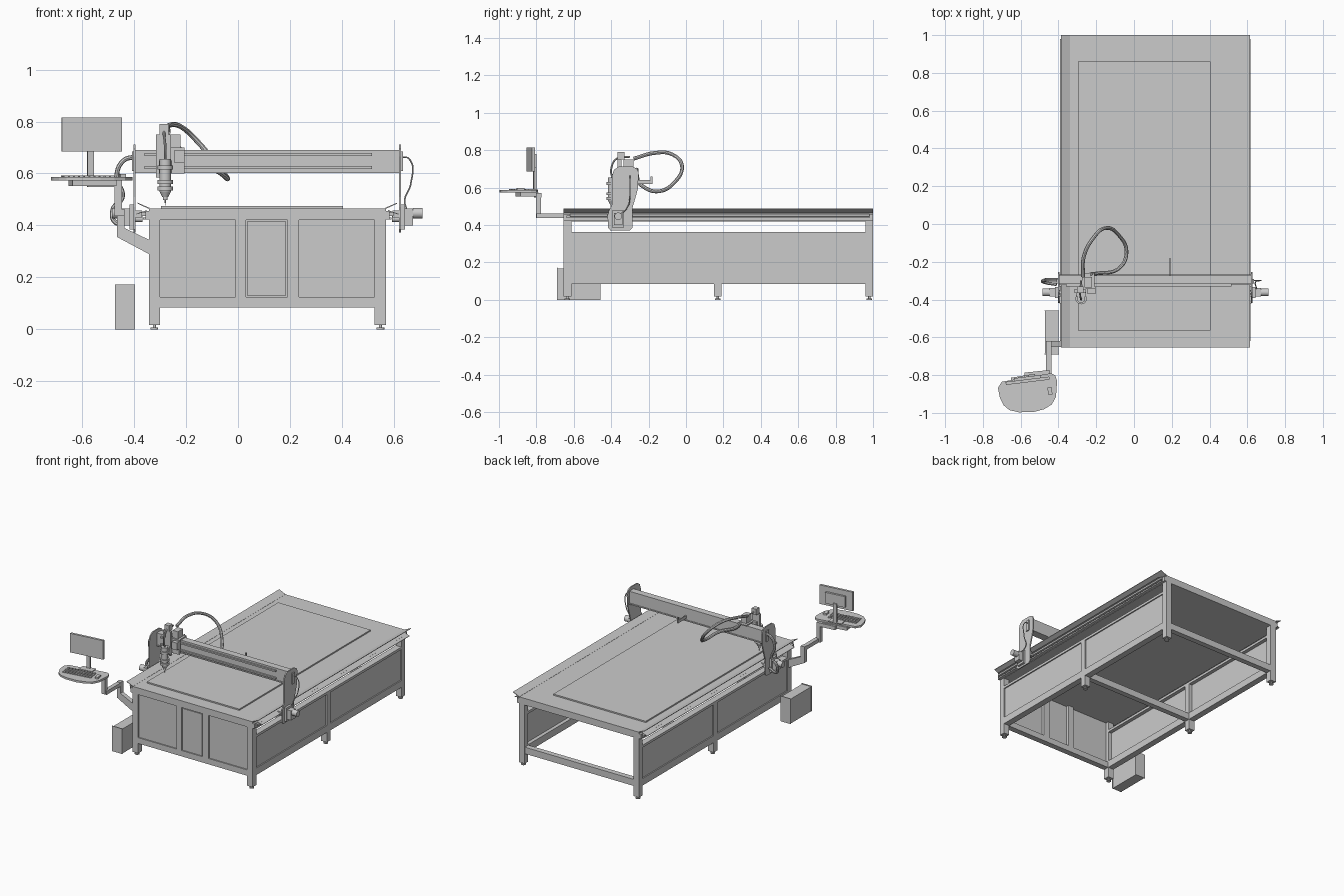
import bpy, bmesh, math
from mathutils import Vector, Matrix

CX = 0.113  # table centre line in x


def finish(name, bm, smooth=False):
    bmesh.ops.recalc_face_normals(bm, faces=bm.faces)
    me = bpy.data.meshes.new(name)
    bm.to_mesh(me)
    bm.free()
    ob = bpy.data.objects.new(name, me)
    bpy.context.collection.objects.link(ob)
    if smooth:
        bpy.ops.object.select_all(action='DESELECT')
        ob.select_set(True)
        bpy.context.view_layer.objects.active = ob
        bpy.ops.object.shade_smooth_by_angle(angle=math.radians(35))
    return ob


def box(name, x0, x1, y0, y1, z0, z1, turn=0):
    bm = bmesh.new()
    bmesh.ops.create_cube(bm, size=1)
    bmesh.ops.scale(bm, vec=(x1 - x0, y1 - y0, z1 - z0), verts=bm.verts)
    bmesh.ops.rotate(bm, matrix=Matrix.Rotation(math.radians(turn), 3, 'Z'), verts=bm.verts)
    bmesh.ops.translate(bm, vec=((x0 + x1) / 2, (y0 + y1) / 2, (z0 + z1) / 2), verts=bm.verts)
    return finish(name, bm)


def prism(name, pts, axis, a, b):
    """Extrude a 2D profile along an axis from a to b."""
    put = {'x': lambda p, t: (t, p[0], p[1]), 'y': lambda p, t: (p[0], t, p[1]),
           'z': lambda p, t: (p[0], p[1], t)}[axis]
    bm = bmesh.new()
    f = bm.faces.new([bm.verts.new(put(p, a)) for p in pts])
    ext = bmesh.ops.extrude_face_region(bm, geom=[f])
    step = Vector(put((0, 0), b - a))
    bmesh.ops.translate(bm, vec=step, verts=[v for v in ext['geom'] if isinstance(v, bmesh.types.BMVert)])
    return finish(name, bm)


def cyl(name, p0, p1, r0, r1=None, n=24):
    p0, p1 = Vector(p0), Vector(p1)
    d = p1 - p0
    bm = bmesh.new()
    bmesh.ops.create_cone(bm, cap_ends=True, segments=n, radius1=r0,
                          radius2=r0 if r1 is None else r1, depth=d.length)
    m = Matrix.Translation((p0 + p1) / 2) @ d.to_track_quat('Z', 'Y').to_matrix().to_4x4()
    bmesh.ops.transform(bm, matrix=m, verts=bm.verts)
    return finish(name, bm, True)


def tube(name, pts, r):
    cu = bpy.data.curves.new(name, 'CURVE')
    cu.dimensions = '3D'
    cu.bevel_depth, cu.bevel_resolution, cu.use_fill_caps = r, 2, True
    sp = cu.splines.new('BEZIER')
    sp.bezier_points.add(len(pts) - 1)
    for bp, p in zip(sp.bezier_points, pts):
        bp.co = p
        bp.handle_left_type = bp.handle_right_type = 'AUTO'
    ob = bpy.data.objects.new(name, cu)
    bpy.context.collection.objects.link(ob)
    bpy.ops.object.select_all(action='DESELECT')
    ob.select_set(True)
    bpy.context.view_layer.objects.active = ob
    bpy.ops.object.convert(target='MESH')
    bpy.ops.object.shade_smooth_by_angle(angle=math.radians(40))


def side_box(name, s, d0, d1, *yz):
    """Box placed by distance from the table centre line on side s."""
    a, b = sorted((CX + s * d0, CX + s * d1))
    return box(name, a, b, *yz)


# Table top, work sheet and front frame
box("table_slab", -0.343, 0.569, -0.655, 1.0, 0.42, 0.466)
box("work_sheet", -0.297, 0.405, -0.565, 0.86, 0.466, 0.475)
box("front_bottom_beam", -0.30, 0.526, -0.655, -0.615, 0.085, 0.125)
for i, (a, b) in enumerate([(-0.01, 0.03), (0.19, 0.235)]):
    box(f"front_post_{i}", a, b, -0.655, -0.615, 0.125, 0.42)
box("front_panel", -0.30, 0.526, -0.647, -0.635, 0.125, 0.42)
box("front_middle_panel", 0.035, 0.185, -0.653, -0.645, 0.13, 0.415)

# Cross beams, open at the back
for n, y in (("back", 0.96), ("middle", 0.15)):
    box(n + "_lower_cross_beam", -0.31, 0.536, y, y + 0.037, 0.085, 0.13)

for s, side in ((-1, "left"), (1, "right")):
    # Legs and feet
    for n, y0, y1, top in (("front", -0.655, -0.613, 0.42), ("middle", 0.15, 0.19, 0.36),
                           ("back", 0.96, 1.0, 0.42)):
        side_box(f"{side}_{n}_leg", s, 0.413, 0.456, y0, y1, 0.017, top)
        x, y = CX + s * 0.435, (y0 + y1) / 2
        cyl(f"{side}_{n}_foot", (x, y, 0), (x, y, 0.007), 0.015)
        cyl(f"{side}_{n}_foot_stem", (x, y, 0.007), (x, y, 0.02), 0.006, n=12)
    # Side beams and recessed panels
    side_box(side + "_lower_beam", s, 0.413, 0.456, -0.615, 0.962, 0.085, 0.133)
    side_box(side + "_upper_beam", s, 0.413, 0.456, -0.615, 0.962, 0.345, 0.362)
    side_box(side + "_panel", s, 0.438, 0.448, -0.615, 0.962, 0.13, 0.35)
    # Slide rail, gear rack and sloped dust covers
    side_box(side + "_rail_bed", s, 0.45, 0.47, -0.655, 1.0, 0.422, 0.455)
    side_box(side + "_slide_rail", s, 0.47, 0.485, -0.64, 0.98, 0.437, 0.452)
    side_box(side + "_gear_rack", s, 0.47, 0.478, -0.64, 0.98, 0.422, 0.431)
    prism(side + "_upper_cover", [(CX + s * d, z) for d, z in
          ((0.452, 0.462), (0.50, 0.484), (0.50, 0.488), (0.452, 0.467))], 'y', -0.655, 1.0)
    prism(side + "_lower_cover", [(CX + s * d, z) for d, z in
          ((0.465, 0.455), (0.504, 0.442), (0.504, 0.445), (0.465, 0.459))], 'y', -0.62, 0.98)
    # Gantry side plate with drive motor
    a, b = sorted((CX + s * 0.507, CX + s * 0.515))
    prism(side + "_gantry_plate",
          [(-0.417, 0.385), (-0.405, 0.372), (-0.30, 0.372), (-0.287, 0.385), (-0.287, 0.49),
           (-0.275, 0.53), (-0.258, 0.59), (-0.253, 0.68), (-0.262, 0.70), (-0.285, 0.712),
           (-0.36, 0.712), (-0.385, 0.695), (-0.395, 0.665), (-0.395, 0.51), (-0.415, 0.47)],
          'x', a, b)
    side_box(side + "_cable_port", s, 0.514, 0.522, -0.315, -0.29, 0.61, 0.685)
    side_box(side + "_drive_mount", s, 0.514, 0.53, -0.392, -0.333, 0.385, 0.48)
    side_box(side + "_gearbox", s, 0.53, 0.56, -0.385, -0.34, 0.40, 0.465)
    cyl(side + "_drive_motor", (CX + s * 0.56, -0.362, 0.447), (CX + s * 0.598, -0.362, 0.447), 0.02)
    cyl(side + "_drive_pinion", (CX + s * 0.48, -0.362, 0.425), (CX + s * 0.507, -0.362, 0.425), 0.012)
    for k, y in enumerate((-0.40, -0.31)):
        side_box(f"{side}_slide_block_{k}", s, 0.482, 0.508, y - 0.02, y + 0.02, 0.43, 0.458)

# Gantry beam with two guide rails
box("gantry_beam", -0.394, 0.62, -0.318, -0.272, 0.608, 0.69)
box("gantry_base_strip", -0.394, 0.62, -0.322, -0.268, 0.602, 0.61)
for n, z in (("upper", 0.668), ("lower", 0.618)):
    box(n + "_beam_rail", -0.36, 0.515, -0.33, -0.318, z, z + 0.01)
box("beam_cable_bracket", 0.187, 0.193, -0.272, -0.18, 0.62, 0.64)
box("beam_bracket_hook", 0.187, 0.193, -0.19, -0.18, 0.62, 0.66)

# Tool carriage, lift motor and spindle
box("carriage_plate", -0.30, -0.205, -0.345, -0.33, 0.60, 0.70)
box("lift_slide", -0.315, -0.258, -0.365, -0.345, 0.585, 0.75)
box("carriage_top", -0.275, -0.208, -0.345, -0.26, 0.692, 0.70)
box("cross_motor", -0.262, -0.222, -0.335, -0.28, 0.70, 0.75)
box("lift_motor", -0.302, -0.268, -0.365, -0.33, 0.75, 0.79)
box("motor_cap", -0.245, -0.205, -0.37, -0.345, 0.64, 0.69)
cyl("spindle_body", (-0.28, -0.395, 0.53), (-0.28, -0.395, 0.655), 0.022)
for k, z in enumerate((0.535, 0.56, 0.615)):
    cyl(f"spindle_clamp_{k}", (-0.28, -0.395, z), (-0.28, -0.395, z + 0.015), 0.03)
cyl("spindle_nose", (-0.28, -0.395, 0.53), (-0.28, -0.395, 0.51), 0.022, 0.012)
cyl("tool_holder", (-0.28, -0.395, 0.51), (-0.28, -0.395, 0.497), 0.009)
cyl("cutting_bit", (-0.28, -0.395, 0.497), (-0.28, -0.395, 0.477), 0.003, 0.001, 12)
box("spindle_bracket", -0.305, -0.255, -0.385, -0.36, 0.60, 0.65)
tube("spindle_cable", [(-0.28, -0.395, 0.65), (-0.28, -0.40, 0.70), (-0.285, -0.37, 0.755),
                       (-0.28, -0.30, 0.765)], 0.005)

# Looping hose behind the head, with side cables
tube("cable_hose", [(-0.27, -0.28, 0.755), (-0.265, -0.17, 0.785), (-0.22, -0.08, 0.78),
                    (-0.153, -0.022, 0.72), (-0.08, -0.06, 0.63), (-0.04, -0.15, 0.58),
                    (-0.08, -0.235, 0.61), (-0.2, -0.262, 0.665), (-0.23, -0.265, 0.70)], 0.010)
tube("left_side_hose", [(-0.39, -0.295, 0.665), (-0.44, -0.295, 0.65), (-0.467, -0.295, 0.59),
                        (-0.445, -0.295, 0.51), (-0.482, -0.30, 0.46), (-0.47, -0.31, 0.41),
                        (-0.41, -0.32, 0.42)], 0.009)
tube("right_side_cable", [(0.625, -0.30, 0.665), (0.66, -0.30, 0.655), (0.665, -0.30, 0.56),
                          (0.642, -0.31, 0.50), (0.65, -0.345, 0.46)], 0.003)

# Control cabinet beside the table
box("control_cabinet", -0.470, -0.40, -0.69, -0.457, 0.0, 0.168)
for k, y in enumerate((-0.69, -0.461)):
    box(f"cabinet_edge_{k}", -0.474, -0.397, y, y + 0.004, 0.0, 0.173)

# Console support arm
prism("arm_bracket", [(-0.343, 0.29), (-0.465, 0.355), (-0.465, 0.465), (-0.437, 0.465),
                      (-0.437, 0.39), (-0.343, 0.345)], 'y', -0.65, -0.62)
box("arm_reach", -0.465, -0.437, -0.80, -0.62, 0.437, 0.462)
box("arm_upright", -0.475, -0.447, -0.802, -0.775, 0.437, 0.572)
box("arm_top", -0.58, -0.447, -0.805, -0.78, 0.547, 0.572, 6)
box("tray_support", -0.645, -0.475, -0.90, -0.80, 0.552, 0.575, 9)

# Console tray with rounded front, keyboard and mouse
prism("console_tray", [(-0.72, -0.868), (-0.70, -0.835), (-0.44, -0.79), (-0.418, -0.80),
                       (-0.407, -0.83), (-0.413, -0.915), (-0.435, -0.955), (-0.475, -0.98),
                       (-0.53, -0.995), (-0.61, -0.997), (-0.66, -0.985), (-0.69, -0.96),
                       (-0.71, -0.92)], 'z', 0.573, 0.586)
TURN = math.radians(9)
for row in range(4):
    for col in range(10):
        u, v = -0.09 + col * 0.02, -0.03 + row * 0.02
        x = -0.578 + u * math.cos(TURN) - v * math.sin(TURN)
        y = -0.895 + u * math.sin(TURN) + v * math.cos(TURN)
        box(f"key_{row}_{col}", x - 0.008, x + 0.008, y - 0.007, y + 0.007, 0.586, 0.592, 9)
box("mouse", -0.456, -0.434, -0.905, -0.865, 0.586, 0.598, 9)

# Monitor on its stand
box("monitor_base", -0.61, -0.52, -0.85, -0.80, 0.586, 0.592, 9)
box("monitor_stand", -0.58, -0.555, -0.815, -0.80, 0.588, 0.72, 9)
box("monitor_screen", -0.68, -0.447, -0.838, -0.822, 0.685, 0.815, 7)
box("monitor_back", -0.635, -0.495, -0.823, -0.808, 0.705, 0.78, 7)
